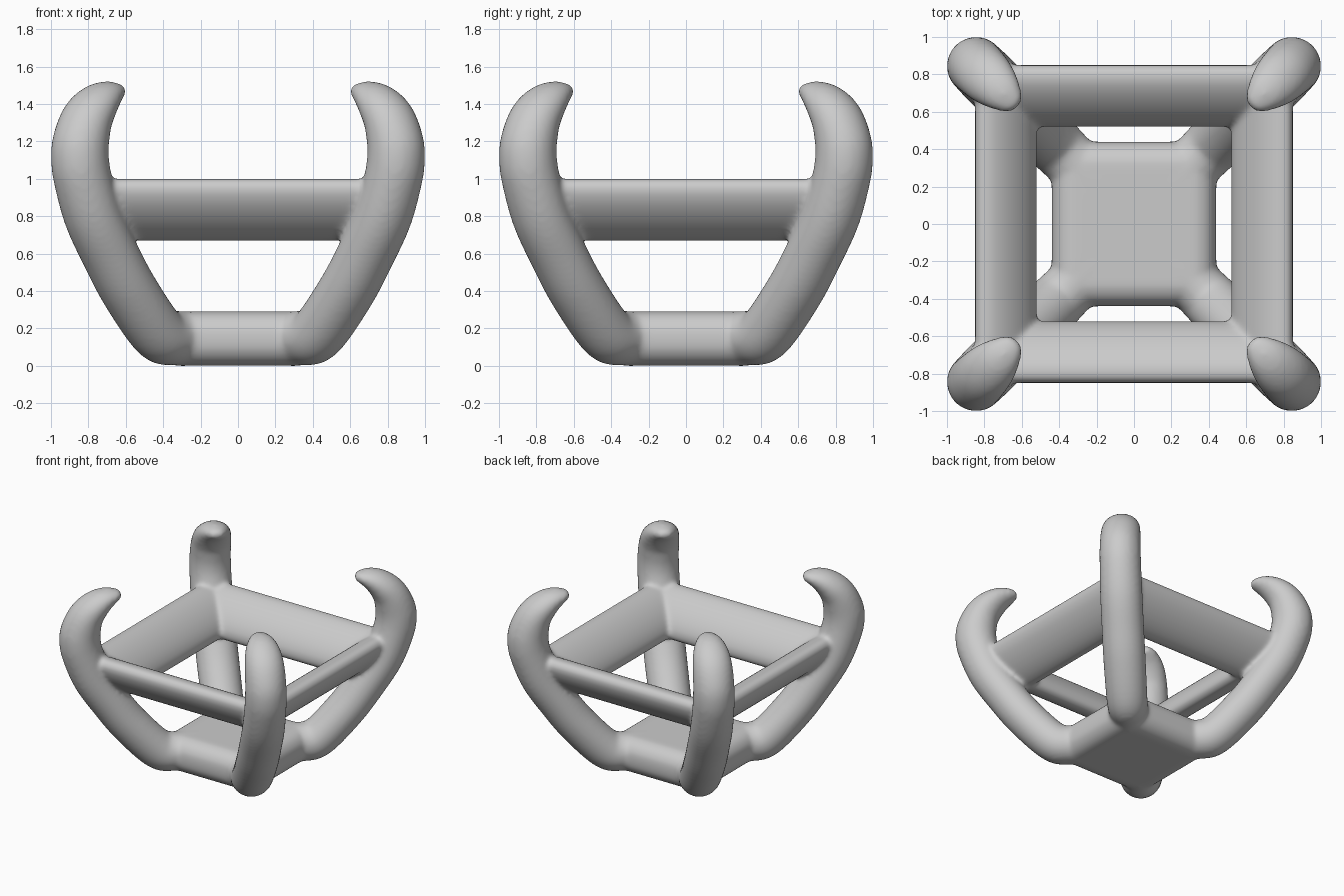
import bpy, bmesh, math
from mathutils import Vector

if "Cube" in bpy.data.objects:
    bpy.data.objects.remove(bpy.data.objects["Cube"])

bm = bmesh.new()
R2 = math.sqrt(2)


def skin(rings, closed=False):
    """Join equal-sized rings of points into a tube; cap it unless closed."""
    vs = [[bm.verts.new(p) for p in ring] for ring in rings]
    n = len(vs[0])
    for k in range(len(vs) if closed else len(vs) - 1):
        a, b = vs[k], vs[(k + 1) % len(vs)]
        for i in range(n):
            j = (i + 1) % n
            bm.faces.new((a[i], a[j], b[j], b[i]))
    if not closed:
        bm.faces.new(vs[0][::-1])
        bm.faces.new(vs[-1])


def spline(pts, steps=6):
    """Catmull-Rom through tuples of any length."""
    pts = [Vector(p) for p in pts]
    pts = [2 * pts[0] - pts[1]] + pts + [2 * pts[-1] - pts[-2]]
    out = []
    for k in range(1, len(pts) - 2):
        a, b, c, d = pts[k - 1:k + 3]
        for s in range(steps):
            t = s / steps
            out.append(0.5 * (2 * b + (c - a) * t + (2 * a - 5 * b + 4 * c - d) * t * t
                              + (3 * b - a - 3 * c + d) * t ** 3))
    return out + [pts[-2]]


# Curved corner claws: x (= y) position, height, in-plane and sideways half widths
path = spline([
    (0.22, 0.147, 0.146, 0.15), (0.34, 0.149, 0.147, 0.15), (0.43, 0.18, 0.15, 0.155),
    (0.58, 0.40, 0.15, 0.16), (0.685, 0.60, 0.15, 0.16), (0.775, 0.80, 0.153, 0.16),
    (0.83, 1.00, 0.155, 0.157), (0.845, 1.11, 0.155, 0.156), (0.84, 1.20, 0.15, 0.154),
    (0.812, 1.31, 0.132, 0.15), (0.765, 1.39, 0.11, 0.14), (0.71, 1.443, 0.082, 0.115),
    (0.655, 1.467, 0.048, 0.075), (0.625, 1.463, 0.022, 0.035)])
N = 24
for q in range(4):
    ang = math.pi / 4 + q * math.pi / 2
    radial = Vector((math.cos(ang), math.sin(ang), 0))
    side = Vector((-math.sin(ang), math.cos(ang), 0))
    rings = []
    for k, p in enumerate(path):
        t = path[min(k + 1, len(path) - 1)] - path[max(k - 1, 0)]
        tan = Vector((t[0] * R2, t[1])).normalized()
        normal = radial * tan.y - Vector((0, 0, tan.x))
        centre = radial * p[0] * R2 + Vector((0, 0, p[1]))
        rings.append([centre + normal * p[2] * math.cos(2 * math.pi * i / N)
                      + side * p[3] * math.sin(2 * math.pi * i / N) for i in range(N)])
    skin(rings)

# Square ring of bars with an outward-leaning oval section
section = []
for i in range(32):
    t = 2 * math.pi * i / 32
    u, v = 0.213 * math.cos(t), 0.098 * math.sin(t)
    section.append((0.685 + (u - v) / R2, 0.835 + (u + v) / R2))
skin([[(sx * o, sy * o, z) for o, z in section]
      for sx, sy in ((1, 1), (-1, 1), (-1, -1), (1, -1))], closed=True)

# Rounded base plate
cube = bmesh.ops.create_cube(bm, size=1)["verts"]
for v in cube:
    v.co = Vector((v.co.x * 0.88, v.co.y * 0.88, v.co.z * 0.29 + 0.146))
edges = list({e for v in cube for e in v.link_edges})
bmesh.ops.bevel(bm, geom=edges, offset=0.125, segments=6, profile=0.5, affect='EDGES')

bmesh.ops.recalc_face_normals(bm, faces=bm.faces)
mesh = bpy.data.meshes.new("claw_frame")
bm.to_mesh(mesh)
bm.free()
frame = bpy.data.objects.new("claw_frame", mesh)
bpy.context.collection.objects.link(frame)

# Fuse the parts into one skin and soften the joints
remesh = frame.modifiers.new("fuse", 'REMESH')
remesh.mode = 'VOXEL'
remesh.voxel_size = 0.016
remesh.use_smooth_shade = True
soften = frame.modifiers.new("soften", 'SMOOTH')
soften.factor = 0.5
soften.iterations = 10
